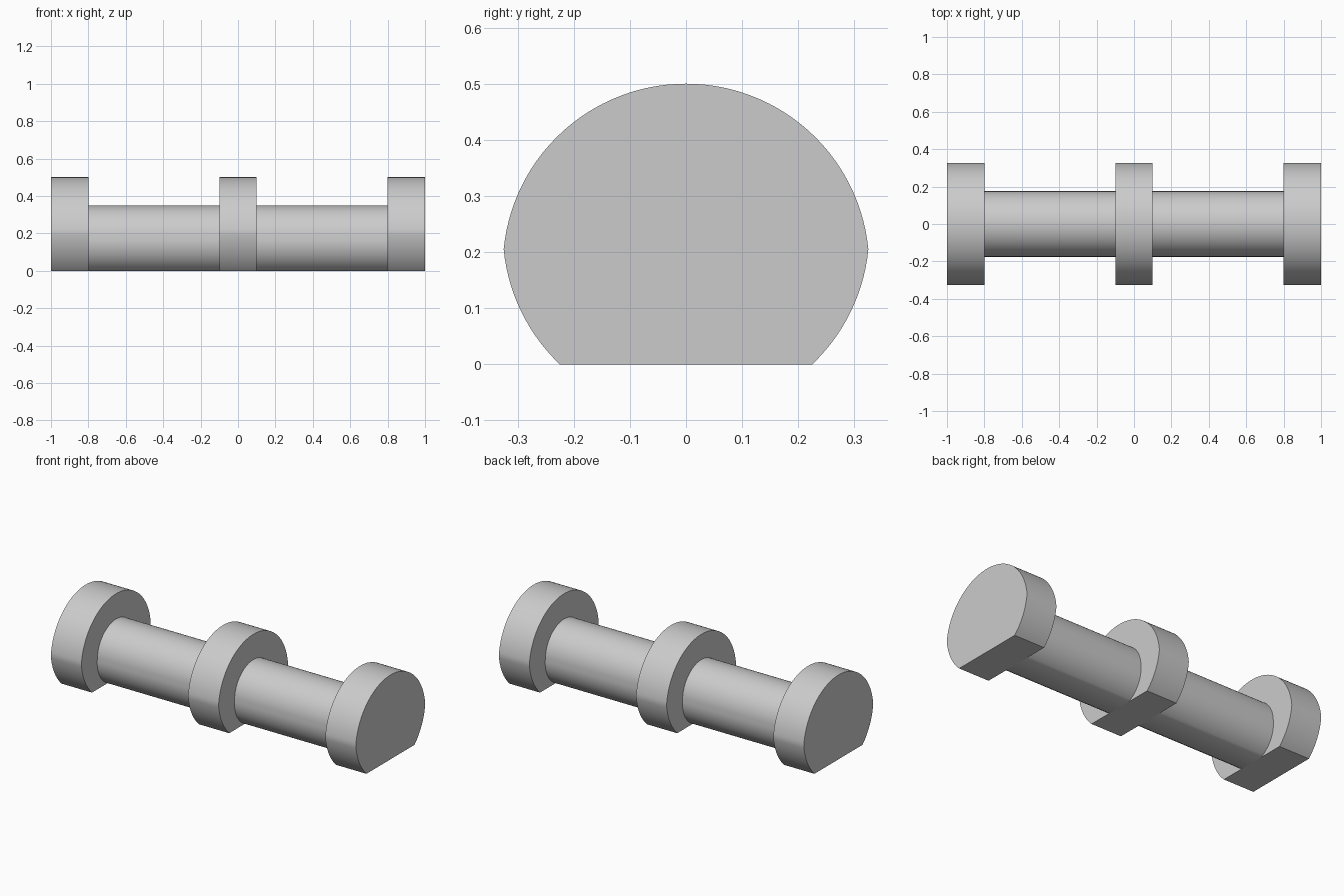
import bpy, bmesh, math

if "Cube" in bpy.data.objects:
    bpy.data.objects.remove(bpy.data.objects["Cube"])

grey = bpy.data.materials.new("mid grey")
grey.diffuse_color = (0.6, 0.6, 0.6, 1)
grey.use_nodes = True
grey.node_tree.nodes["Principled BSDF"].inputs["Base Color"].default_value = grey.diffuse_color


def arc(centre, radius, z_start, z_end, steps):
    """Points on the +y side of a circle centred on the z axis."""
    a = math.asin(max(-1, min(1, (z_start - centre) / radius)))
    b = math.asin(max(-1, min(1, (z_end - centre) / radius)))
    angles = [a + (b - a) * i / steps for i in range(steps + 1)]
    return [(radius * math.cos(t), centre + radius * math.sin(t)) for t in angles]


def section(top, half_width, waist, foot):
    """Round top arc meeting a lower arc at the waist, with a flat foot."""
    drop = top - waist
    r_up = (half_width ** 2 + drop ** 2) / (2 * drop)
    c_low = (half_width ** 2 + waist ** 2 - foot ** 2) / (2 * waist)
    r_low = math.hypot(foot, c_low)
    side = arc(c_low, r_low, 0, waist, 14)[:-1] + arc(top - r_up, r_up, waist, top, 28)
    return side + [(-y, z) for y, z in reversed(side[:-1])]


def extrude_part(name, profile, x0, x1, capped):
    bm = bmesh.new()
    ends = [[bm.verts.new((x, y, z)) for y, z in profile] for x in (x0, x1)]
    n = len(profile)
    for i in range(n):
        j = (i + 1) % n
        bm.faces.new((ends[0][i], ends[0][j], ends[1][j], ends[1][i]))
    if capped:
        bm.faces.new(ends[0])
        bm.faces.new(ends[1])
        bmesh.ops.recalc_face_normals(bm, faces=bm.faces)
    else:
        bm.normal_update()
        foot = min(bm.faces, key=lambda f: f.calc_center_median().z)
        if foot.normal.z > 0:
            bmesh.ops.reverse_faces(bm, faces=bm.faces[:])
    mesh = bpy.data.meshes.new(name)
    bm.to_mesh(mesh)
    bm.free()
    mesh.materials.append(grey)
    obj = bpy.data.objects.new(name, mesh)
    bpy.context.collection.objects.link(obj)
    bpy.ops.object.select_all(action='DESELECT')
    obj.select_set(True)
    bpy.context.view_layer.objects.active = obj
    bpy.ops.object.shade_smooth_by_angle(angle=math.radians(30))


collar = section(0.5, 0.325, 0.205, 0.225)
shaft = section(0.35, 0.175, 0.18, 0.078)

# Three thick collars
for name, x0, x1 in (("left_collar", -1, -0.8), ("middle_collar", -0.1, 0.1),
                     ("right_collar", 0.8, 1)):
    extrude_part(name, collar, x0, x1, True)

# Shafts joining the collars
extrude_part("left_shaft", shaft, -0.8, -0.1, False)
extrude_part("right_shaft", shaft, 0.1, 0.8, False)
